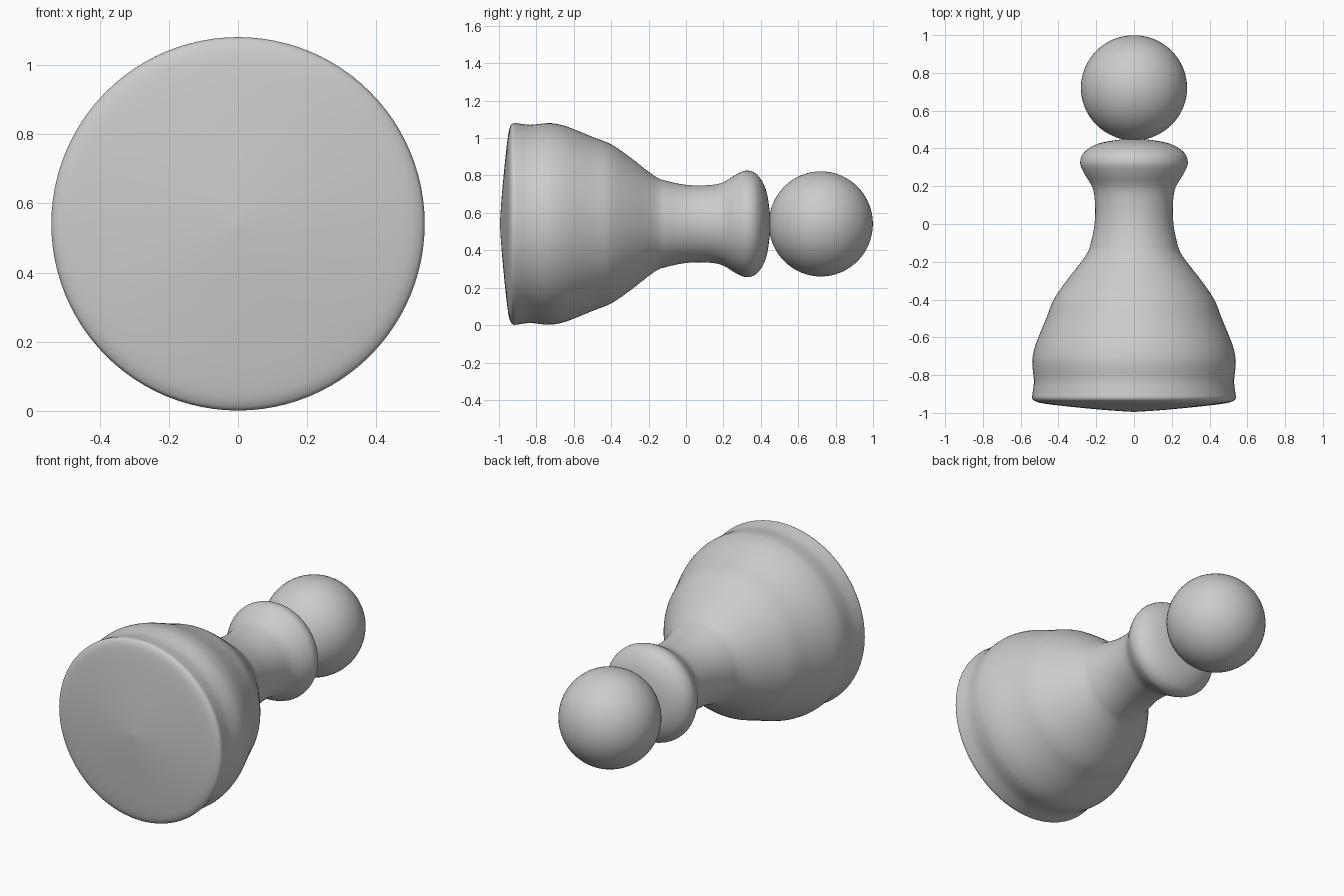
import bpy, bmesh, math
from mathutils import Vector

if "Cube" in bpy.data.objects:
    bpy.data.objects.remove(bpy.data.objects["Cube"])

AXIS_Z = 0.541   # height of the piece's long axis as it lies on its side
SEGMENTS = 96


def smooth_profile(points, steps=5):
    """Catmull-Rom curve through (radius, position) points."""
    p = [Vector(q) for q in points]
    p = [p[0]] + p + [p[-1]]
    out = []
    for a, b, c, d in zip(p, p[1:], p[2:], p[3:]):
        for i in range(steps):
            t = i / steps
            out.append(0.5 * (2 * b + (c - a) * t + (2 * a - 5 * b + 4 * c - d) * t**2
                              + (3 * b - a - 3 * c + d) * t**3))
    return out + [p[-1]]


def lathe(name, profile):
    """Revolve a (radius, y) profile around the lying axis."""
    bm = bmesh.new()
    verts = [bm.verts.new((max(r, 0), y, 0)) for r, y in profile]
    edges = [bm.edges.new(pair) for pair in zip(verts, verts[1:])]
    bmesh.ops.spin(bm, geom=verts + edges, cent=(0, 0, 0), axis=(0, 1, 0),
                   angle=math.tau, steps=SEGMENTS)
    bmesh.ops.remove_doubles(bm, verts=bm.verts, dist=1e-5)
    bmesh.ops.recalc_face_normals(bm, faces=bm.faces)
    mesh = bpy.data.meshes.new(name)
    bm.to_mesh(mesh)
    bm.free()
    mesh.shade_smooth()
    obj = bpy.data.objects.new(name, mesh)
    obj.location.z = AXIS_Z
    bpy.context.collection.objects.link(obj)
    return obj


# Body: shallow cone underside, foot, bell, neck and collar
lathe("pawn_body", smooth_profile([
    (0, -0.995), (0.15, -0.985), (0.35, -0.966), (0.48, -0.95), (0.525, -0.937),
    (0.539, -0.92), (0.536, -0.89), (0.53, -0.83), (0.538, -0.75), (0.536, -0.70),
    (0.518, -0.63), (0.465, -0.50), (0.425, -0.40), (0.357, -0.30), (0.256, -0.168),
    (0.229, -0.10), (0.209, 0.0), (0.206, 0.10), (0.219, 0.19), (0.265, 0.27),
    (0.285, 0.325), (0.264, 0.38), (0.19, 0.425), (0.08, 0.446), (0, 0.45)]))

# Head: ball touching the collar
bpy.ops.mesh.primitive_uv_sphere_add(segments=64, ring_count=32, radius=0.281,
                                     location=(0, 0.721, AXIS_Z))
head = bpy.context.object
head.name = "pawn_head"
head.scale.y = 0.99
bpy.ops.object.shade_smooth()
